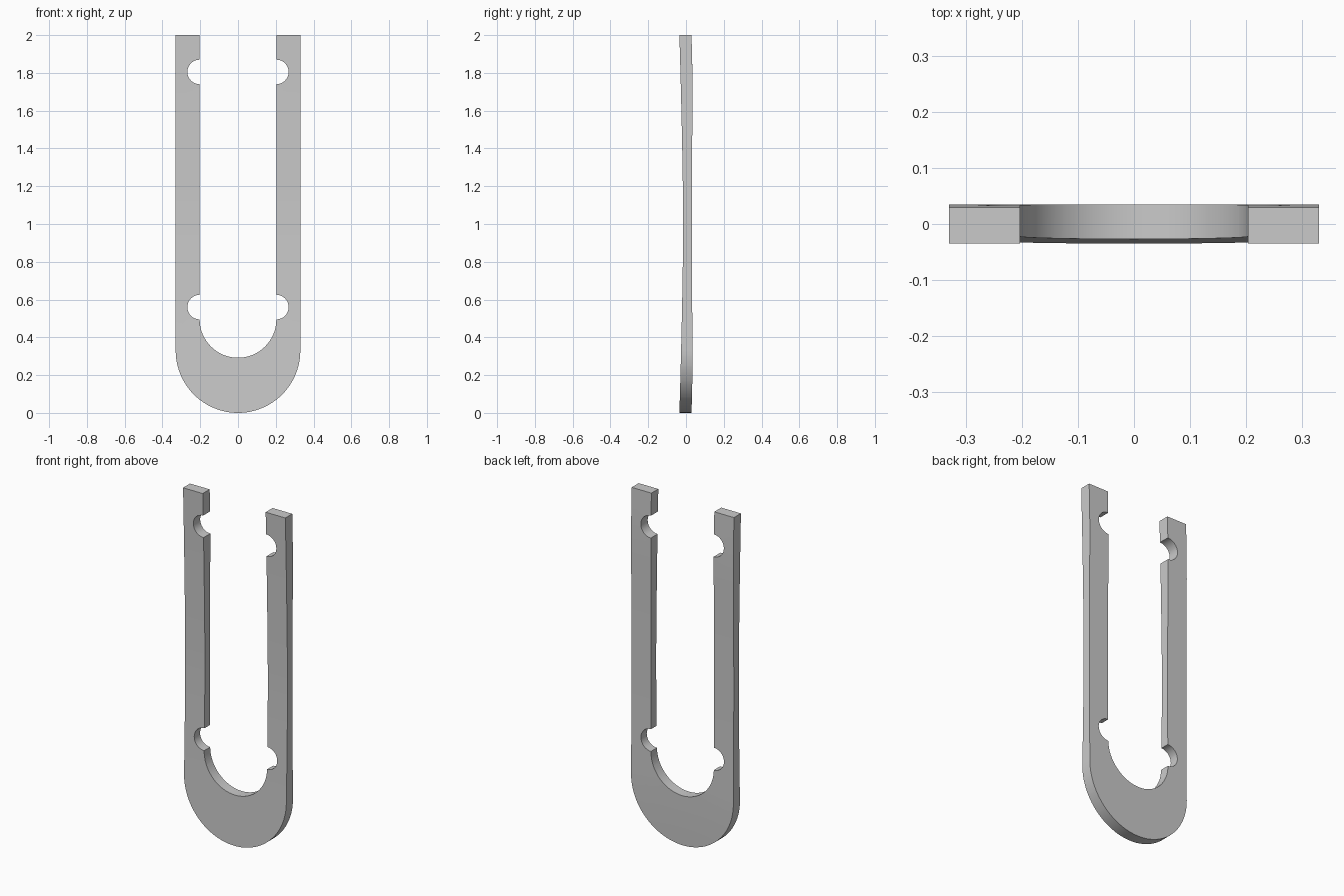
import bpy, bmesh, math
from mathutils import Vector

old = bpy.data.objects.get("Cube")
if old:
    bpy.data.objects.remove(old, do_unlink=True)

OUTER, INNER, NOTCH = 0.33, 0.203, 0.065
TOP = 2.0
LOW_NOTCH, HIGH_NOTCH = 0.56, 1.805


def arc(cx, cz, r, start, end, steps):
    """Points on an arc in the xz plane, angles in degrees."""
    points = []
    for i in range(steps + 1):
        a = math.radians(start + (end - start) * i / steps)
        points.append((cx + r * math.cos(a), cz + r * math.sin(a)))
    return points


def front_y(z):
    """Hollow front face."""
    return -0.035 + 0.02 * (1 - abs(z - 1) ** 1.5)


def back_y(z):
    """Back face, gently swollen near both ends."""
    t = abs(z - 1)
    if t > 0.65:
        return 0.035 - 0.006 * ((t - 0.65) / 0.35) ** 2
    return 0.031 + 0.004 * (t / 0.65) ** 2


# Outline: rounded outside, then down and up the notched slot
outline = [(-OUTER, TOP)]
outline += arc(0, OUTER, OUTER, 180, 360, 48)
outline += [(OUTER, TOP), (INNER, TOP)]
for z in (HIGH_NOTCH, LOW_NOTCH):
    outline += arc(INNER, z, NOTCH, 90, -90, 16)
outline += arc(0, LOW_NOTCH - NOTCH, INNER, 0, -180, 32)[1:-1]
for z in (LOW_NOTCH, HIGH_NOTCH):
    outline += arc(-INNER, z, NOTCH, 270, 90, 16)
outline.append((-INNER, TOP))

bm = bmesh.new()
bm.faces.new([bm.verts.new((x, 0, z)) for x, z in outline])
bm.normal_update()
bmesh.ops.triangulate(bm, faces=bm.faces[:])

# Cross cuts so that the plate can curve
for i in range(1, 24):
    bmesh.ops.bisect_plane(bm, geom=bm.verts[:] + bm.edges[:] + bm.faces[:],
                           dist=1e-5, plane_co=Vector((0, 0, TOP * i / 24)),
                           plane_no=Vector((0, 0, 1)))

# Thickness and curvature
result = bmesh.ops.extrude_face_region(bm, geom=bm.faces[:], use_keep_orig=True)
back = {g for g in result["geom"] if isinstance(g, bmesh.types.BMVert)}
for v in bm.verts:
    v.co.y = back_y(v.co.z) if v in back else front_y(v.co.z)
bmesh.ops.recalc_face_normals(bm, faces=bm.faces[:])

mesh = bpy.data.meshes.new("notched_fork_plate")
bm.to_mesh(mesh)
bm.free()
plate = bpy.data.objects.new("notched_fork_plate", mesh)
bpy.context.collection.objects.link(plate)

# Plain grey
grey = bpy.data.materials.new("plain_grey")
grey.use_nodes = True
colour = (0.59, 0.59, 0.59, 1)
grey.diffuse_color = colour
for node in grey.node_tree.nodes:
    if node.type == "BSDF_PRINCIPLED":
        node.inputs["Base Color"].default_value = colour
mesh.materials.append(grey)

bpy.ops.object.select_all(action="DESELECT")
plate.select_set(True)
bpy.context.view_layer.objects.active = plate
bpy.ops.object.shade_smooth_by_angle(angle=math.radians(30))
